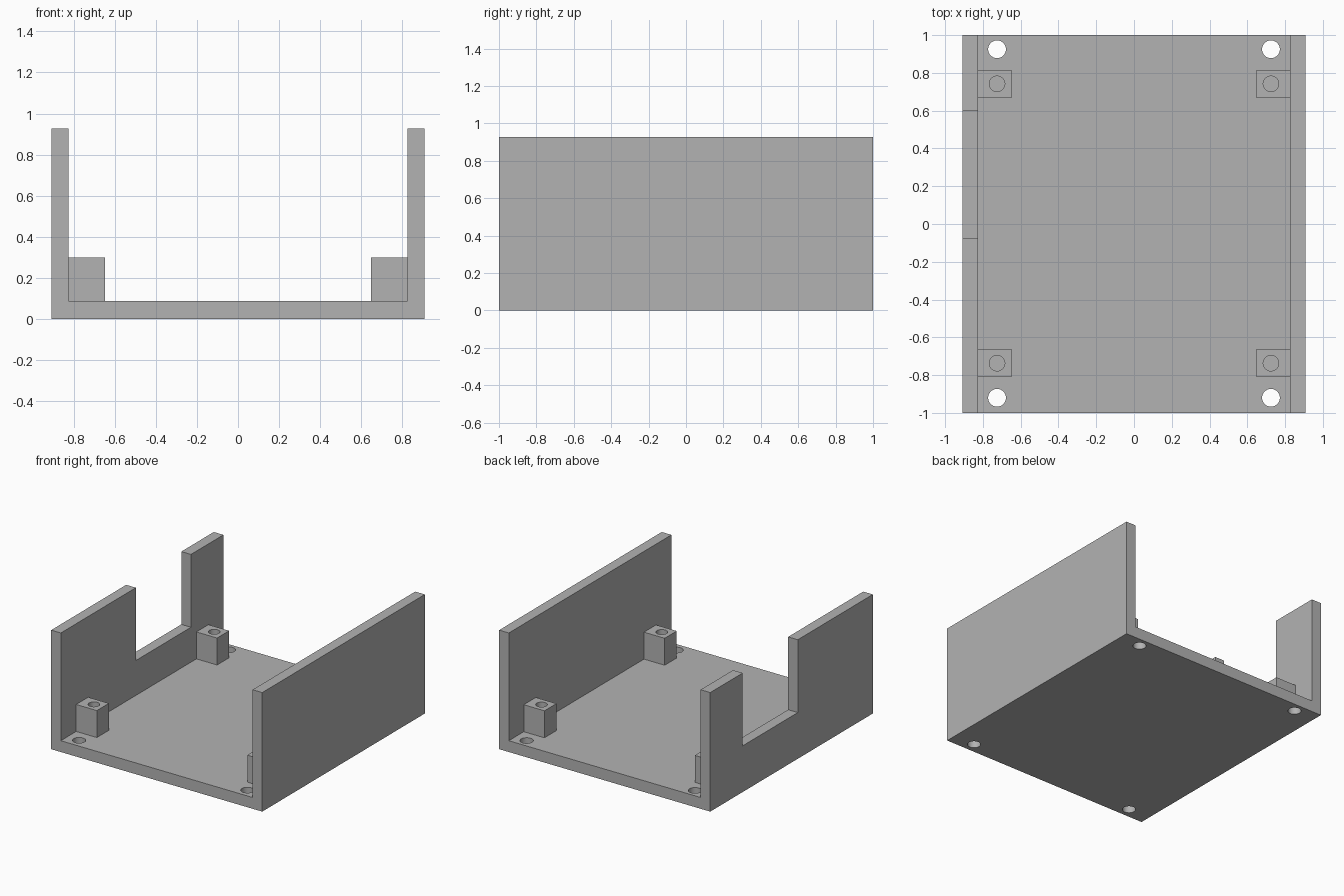
import bpy
import bmesh
from mathutils import Matrix, Vector

if "Cube" in bpy.data.objects:
    bpy.data.objects.remove(bpy.data.objects["Cube"], do_unlink=True)

# Main dimensions
HALF_W, HALF_L, HEIGHT = 0.909, 1.0, 0.927
INNER, FLOOR = 0.826, 0.088
POST_TOP, HOLE_X = 0.298, 0.725

grey = bpy.data.materials.new("plain grey")
grey.use_nodes = True
colour = (0.45, 0.45, 0.45, 1)
grey.diffuse_color = colour
grey.node_tree.nodes["Principled BSDF"].inputs["Base Color"].default_value = colour


def add_object(name, bm):
    bmesh.ops.recalc_face_normals(bm, faces=bm.faces)
    mesh = bpy.data.meshes.new(name)
    bm.to_mesh(mesh)
    bm.free()
    mesh.materials.append(grey)
    obj = bpy.data.objects.new(name, mesh)
    bpy.context.collection.objects.link(obj)
    return obj


def box(name, low, high):
    low, high = Vector(low), Vector(high)
    bm = bmesh.new()
    bmesh.ops.create_cube(bm, size=1, matrix=Matrix.Translation((low + high) / 2)
                          @ Matrix.Diagonal((*(high - low), 1)))
    return add_object(name, bm)


def drill(name, x, y, radius, bottom, top):
    bm = bmesh.new()
    bmesh.ops.create_cone(bm, cap_ends=True, segments=48, radius1=radius, radius2=radius,
                          depth=top - bottom,
                          matrix=Matrix.Translation((x, y, (bottom + top) / 2)))
    return add_object(name, bm)


def cut(obj, cutters):
    for cutter in cutters:
        mod = obj.modifiers.new("cut", "BOOLEAN")
        mod.operation, mod.solver, mod.object = "DIFFERENCE", "EXACT", cutter
    bpy.context.view_layer.update()
    graph = bpy.context.evaluated_depsgraph_get()
    result = bpy.data.meshes.new_from_object(obj.evaluated_get(graph))
    obj.modifiers.clear()
    obj.data = result
    for cutter in cutters:
        bpy.data.objects.remove(cutter, do_unlink=True)


# Open tray: U-shaped profile pulled from front to back
profile = [(-HALF_W, 0), (HALF_W, 0), (HALF_W, HEIGHT), (INNER, HEIGHT),
           (INNER, FLOOR), (-INNER, FLOOR), (-INNER, HEIGHT), (-HALF_W, HEIGHT)]
bm = bmesh.new()
face = bm.faces.new([bm.verts.new((x, -HALF_L, z)) for x, z in profile])
pulled = bmesh.ops.extrude_face_region(bm, geom=[face], use_keep_orig=True)["geom"]
bmesh.ops.translate(bm, vec=(0, 2 * HALF_L, 0),
                    verts=[v for v in pulled if isinstance(v, bmesh.types.BMVert)])
tray = add_object("tray", bm)

# Wall notch and the mounting holes through the floor
cutters = [box("notch_cutter", (-1.1, -0.077, 0.36), (-0.7, 0.601, 1.2))]
for x in (-HOLE_X, HOLE_X):
    for y in (-0.92, 0.925):
        cutters.append(drill("hole_cutter", x, y, 0.047, -0.1, 0.2))
cut(tray, cutters)

# Corner posts with blind screw holes
for side, sx in (("left", 1), ("right", -1)):
    for end, y in (("front", -0.737), ("back", 0.742)):
        edges = sorted((sx * 0.648, sx * INNER))
        post = box(f"{end}_{side}_post", (edges[0], y - 0.074, FLOOR),
                   (edges[1], y + 0.074, POST_TOP))
        cut(post, [drill("screw_cutter", sx * HOLE_X, y, 0.041, FLOOR + 0.004, 0.5)])

# Smooth hole walls, keep flat faces crisp
bpy.ops.object.select_all(action="DESELECT")
for obj in bpy.context.collection.objects:
    if obj.type == "MESH" and (obj.name == "tray" or obj.name.endswith("_post")):
        obj.select_set(True)
        bpy.context.view_layer.objects.active = obj
bpy.ops.object.shade_smooth_by_angle()
